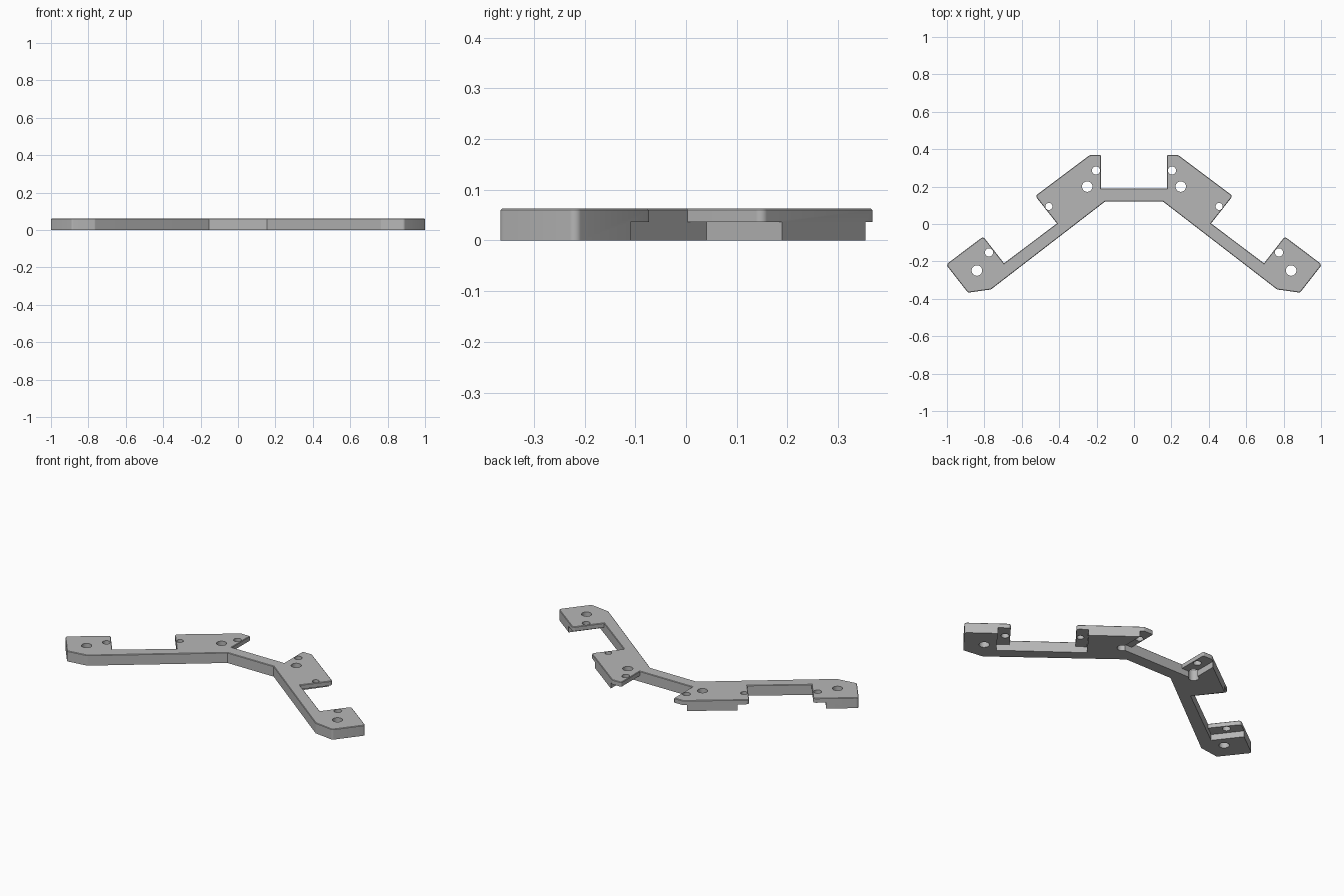
import bpy, bmesh, math
from mathutils import Vector

HEIGHT, STEP = 0.063, 0.036

if "Cube" in bpy.data.objects:
    bpy.data.objects.remove(bpy.data.objects["Cube"], do_unlink=True)

metal = bpy.data.materials.new("plain grey")
metal.use_nodes = True
grey = (0.47, 0.47, 0.47, 1)
metal.diffuse_color = grey
metal.node_tree.nodes["Principled BSDF"].inputs["Base Color"].default_value = grey


def prism(name, points, z0, z1, chamfer=0):
    """Extrude a counter-clockwise outline, optionally chamfering its top rim."""
    bm = bmesh.new()
    base = bm.faces.new([bm.verts.new((x, y, z0)) for x, y in points])
    ext = bmesh.ops.extrude_face_region(bm, geom=[base], use_keep_orig=True)["geom"]
    for v in (g for g in ext if isinstance(g, bmesh.types.BMVert)):
        v.co.z = z1
    bmesh.ops.recalc_face_normals(bm, faces=bm.faces[:])
    if chamfer:
        rim = [e for e in bm.edges if all(v.co.z > z1 - 1e-5 for v in e.verts)]
        bmesh.ops.bevel(bm, geom=rim, offset=chamfer, segments=1, affect='EDGES')
    mesh = bpy.data.meshes.new(name)
    bm.to_mesh(mesh)
    bm.free()
    mesh.materials.append(metal)
    obj = bpy.data.objects.new(name, mesh)
    bpy.context.collection.objects.link(obj)
    return obj


def rounded(corner, before, after, radius, steps=5):
    """Points of a fillet replacing one convex corner."""
    c = Vector(corner)
    a, b = (Vector(before) - c).normalized(), (Vector(after) - c).normalized()
    half = a.angle(b) / 2
    centre = c + (a + b).normalized() * radius / math.sin(half)
    p, q = c + a * radius / math.tan(half), c + b * radius / math.tan(half)
    result = []
    for i in range(steps + 1):
        d = (p - centre).lerp(q - centre, i / steps).normalized()
        result.append(tuple(centre + d * radius))
    return result


# Half outline of the bracket: x, y, corner radius
half = [(0.155, 0.12, 0), (0.765, -0.35, 0.015), (0.888, -0.367, 0.015),
        (1.005, -0.217, 0.015), (0.806, -0.067, 0.015), (0.695, -0.21, 0),
        (0.412, 0.003, 0), (0.528, 0.15, 0.015), (0.237, 0.368, 0.015),
        (0.176, 0.368, 0.006), (0.176, 0.19, 0)]
outline = []
for i, (x, y, r) in enumerate(half):
    if r:
        outline += rounded((x, y), half[i - 1][:2], half[i + 1][:2], r)
    else:
        outline.append((x, y))
outline += [(-x, y) for x, y in reversed(outline)]
bracket = prism("bracket", outline, 0, HEIGHT, 0.003)

# Recesses under the tabs
recesses = {
    "inner_recess": [(0.17, 0.19), (0.255, 0.19), (0.255, 0.45), (0.17, 0.45)],
    "middle_recess": [(0.363, 0.04), (0.43, -0.011), (0.584, 0.192), (0.517, 0.243)],
    "end_recess": [(0.752, -0.253), (0.904, -0.054), (0.837, -0.003), (0.685, -0.202)],
}
# Bolt and pin holes: x, y, radius
holes = [(0.203, 0.286, 0.022), (0.455, 0.094, 0.019), (0.775, -0.152, 0.022),
         (0.25, 0.2, 0.028), (0.84, -0.249, 0.028)]

cutters = []
for side, sign in (("left", 1), ("right", -1)):
    for name, pts in recesses.items():
        cutters.append(prism(f"{side}_{name}", [(sign * x, y) for x, y in pts], -0.1, STEP))
    for i, (x, y, r) in enumerate(holes):
        ring = [(sign * x + r * math.cos(t * math.tau / 32), y + r * math.sin(t * math.tau / 32))
                for t in range(32)]
        cutters.append(prism(f"{side}_hole_{i}", ring, -0.2, 0.2))

# Cut the bracket
for cutter in cutters:
    cutter.hide_render = True
    mod = bracket.modifiers.new(cutter.name, 'BOOLEAN')
    mod.operation, mod.solver, mod.object = 'DIFFERENCE', 'EXACT', cutter

bpy.ops.object.select_all(action='DESELECT')
bracket.select_set(True)
bpy.context.view_layer.objects.active = bracket
for mod in list(bracket.modifiers):
    bpy.ops.object.modifier_apply(modifier=mod.name)
for cutter in cutters:
    bpy.data.objects.remove(cutter, do_unlink=True)
bpy.ops.object.shade_smooth_by_angle(angle=math.radians(25))
